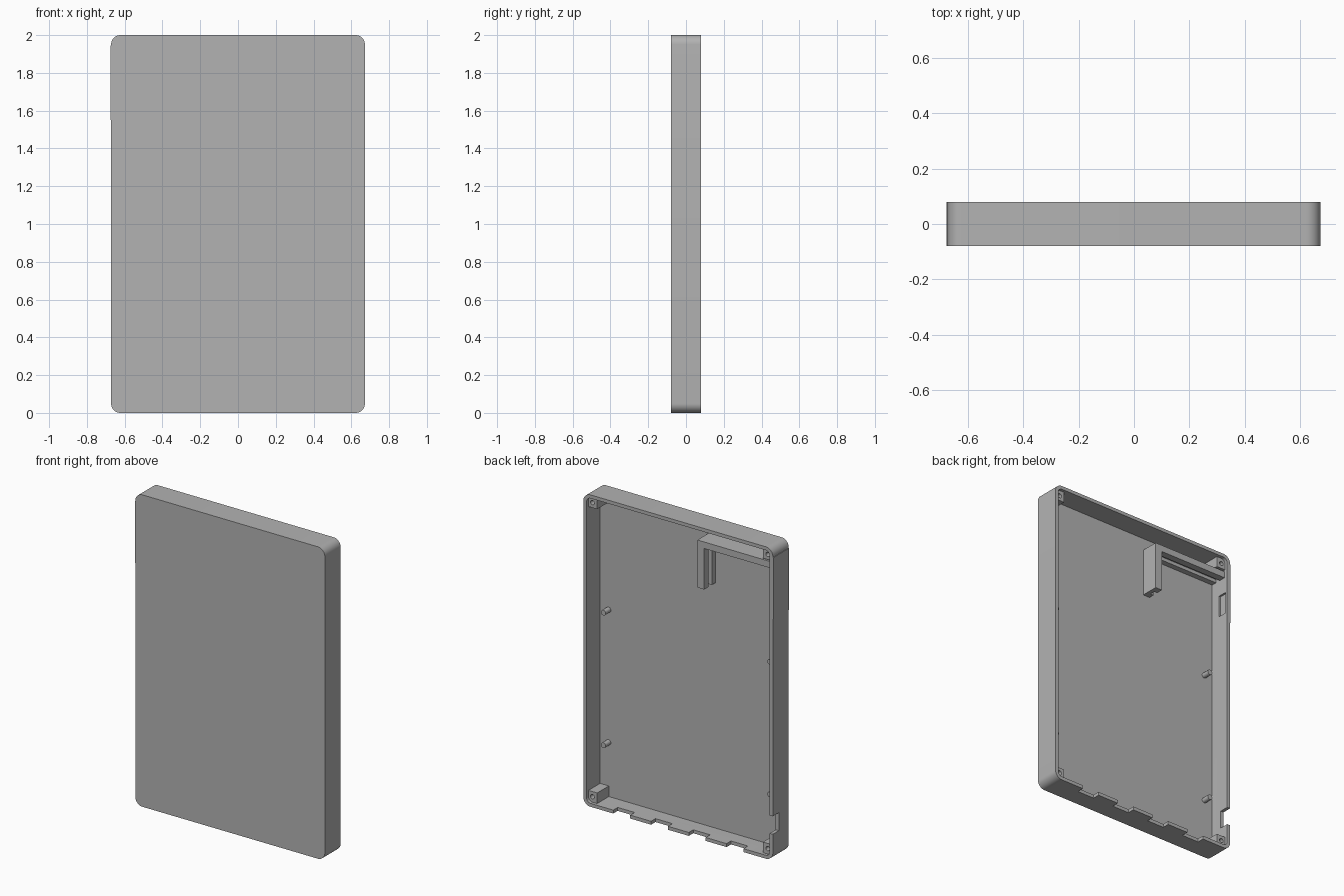
import bpy, bmesh
from math import cos, sin, pi
from mathutils import Matrix

cube = bpy.data.objects.get("Cube")
if cube:
    bpy.data.objects.remove(cube, do_unlink=True)

grey = bpy.data.materials.new("light grey plastic")
grey.use_nodes = True
tone = (0.45, 0.45, 0.45, 1)
grey.diffuse_color = tone
grey.node_tree.nodes["Principled BSDF"].inputs["Base Color"].default_value = tone

W, D, H = 0.672, 0.08, 2.0      # half width, half depth, height
WALL, FLOOR = 0.022, -0.058     # wall thickness, inner floor plane


def finish(bm, name):
    bmesh.ops.recalc_face_normals(bm, faces=bm.faces)
    mesh = bpy.data.meshes.new(name)
    bm.to_mesh(mesh)
    bm.free()
    mesh.materials.append(grey)
    obj = bpy.data.objects.new(name, mesh)
    bpy.context.collection.objects.link(obj)
    return obj


def box(name, x, y, z):
    bm = bmesh.new()
    bmesh.ops.create_cube(bm, size=1)
    for v in bm.verts:
        for i, (lo, hi) in enumerate((x, y, z)):
            v.co[i] = lo if v.co[i] < 0 else hi
    return finish(bm, name)


def rounded_slab(name, x, y, z, r, steps=10):
    """Rounded rectangle in the xz plane, extruded along y."""
    bm = bmesh.new()
    corners = ((x[1] - r, z[1] - r), (x[0] + r, z[1] - r),
               (x[0] + r, z[0] + r), (x[1] - r, z[0] + r))
    ring = []
    for q, (cx, cz) in enumerate(corners):
        for s in range(steps + 1):
            a = (q + s / steps) * pi / 2
            ring.append(bm.verts.new((cx + r * cos(a), y[0], cz + r * sin(a))))
    face = bm.faces.new(ring)
    out = bmesh.ops.extrude_face_region(bm, geom=[face])
    for v in out["geom"]:
        if isinstance(v, bmesh.types.BMVert):
            v.co.y = y[1]
    return finish(bm, name)


def rod(name, x, y, z, r):
    bm = bmesh.new()
    turn = Matrix.Translation((x, sum(y) / 2, z)) @ Matrix.Rotation(pi / 2, 4, "X")
    bmesh.ops.create_cone(bm, cap_ends=True, segments=20, radius1=r, radius2=r,
                          depth=y[1] - y[0], matrix=turn)
    return finish(bm, name)


def combine(obj, tool, operation="DIFFERENCE"):
    mod = obj.modifiers.new("combine", "BOOLEAN")
    mod.operation, mod.object, mod.solver = operation, tool, "EXACT"
    bpy.context.view_layer.objects.active = obj
    bpy.ops.object.modifier_apply(modifier=mod.name)
    bpy.data.objects.remove(tool, do_unlink=True)


# Tray with rounded corners, open at the back
case = rounded_slab("case_shell", (-W, W), (-D, D), (0, H), 0.05)
combine(case, box("side_pad", (-W - 0.004, -W + 0.01), (-D, D), (1.55, 1.945)), "UNION")
combine(case, rounded_slab("cavity", (-W + WALL, W - WALL), (FLOOR, D + 0.1),
                           (WALL, H - WALL), 0.03))

# Notches along the bottom edge, leaving five tabs
for i in range(4):
    mid = 0.4 - i * 0.268
    combine(case, box("notch", (mid - 0.06, mid + 0.06), (D - 0.045, D + 0.1), (-0.1, 0.05)))

# Notch low in the side wall, shallow pocket high in it
combine(case, box("side_notch", (-W - 0.1, -W + 0.06), (0.02, D + 0.1), (0.17, 0.285)))
combine(case, box("side_pocket", (-W + 0.01, -W + 0.06), (0.005, 0.065), (1.615, 1.755)))

# Corner screw posts and locating pegs, mirrored left and right
for side, sx in (("left", 1), ("right", -1)):
    xs = sorted((sx * 0.588, sx * 0.655))
    for level, zs in (("bottom", (0.015, 0.09)), ("top", (1.91, 1.985))):
        post = box(f"{side}_{level}_screw_post", xs, (FLOOR - 0.005, 0.06), zs)
        combine(post, rod("screw_hole", sx * 0.622, (-0.02, 0.2),
                          0.057 if level == "bottom" else 1.943, 0.014))
    for level, z in (("lower", 0.37), ("upper", 1.22)):
        rod(f"{side}_{level}_peg", sx * 0.59, (FLOOR - 0.005, -0.005), z, 0.017)

# Grooved L-shaped holder near the top
holder = box("board_holder", (-0.655, -0.12), (FLOOR - 0.005, 0.056), (1.595, 1.9))
combine(holder, box("holder_opening", (-0.8, -0.168), (-0.2, 0.2), (1.5, 1.858)))
combine(holder, box("holder_groove", (-0.8, -0.145), (-0.022, 0.012), (1.5, 1.88)))

# Smooth the rounded parts, keep the edges sharp
bpy.ops.object.select_all(action="DESELECT")
for obj in bpy.context.scene.objects:
    if obj.type == "MESH" and grey.name in obj.data.materials:
        obj.select_set(True)
        bpy.context.view_layer.objects.active = obj
bpy.ops.object.shade_smooth_by_angle(angle=pi / 6)
